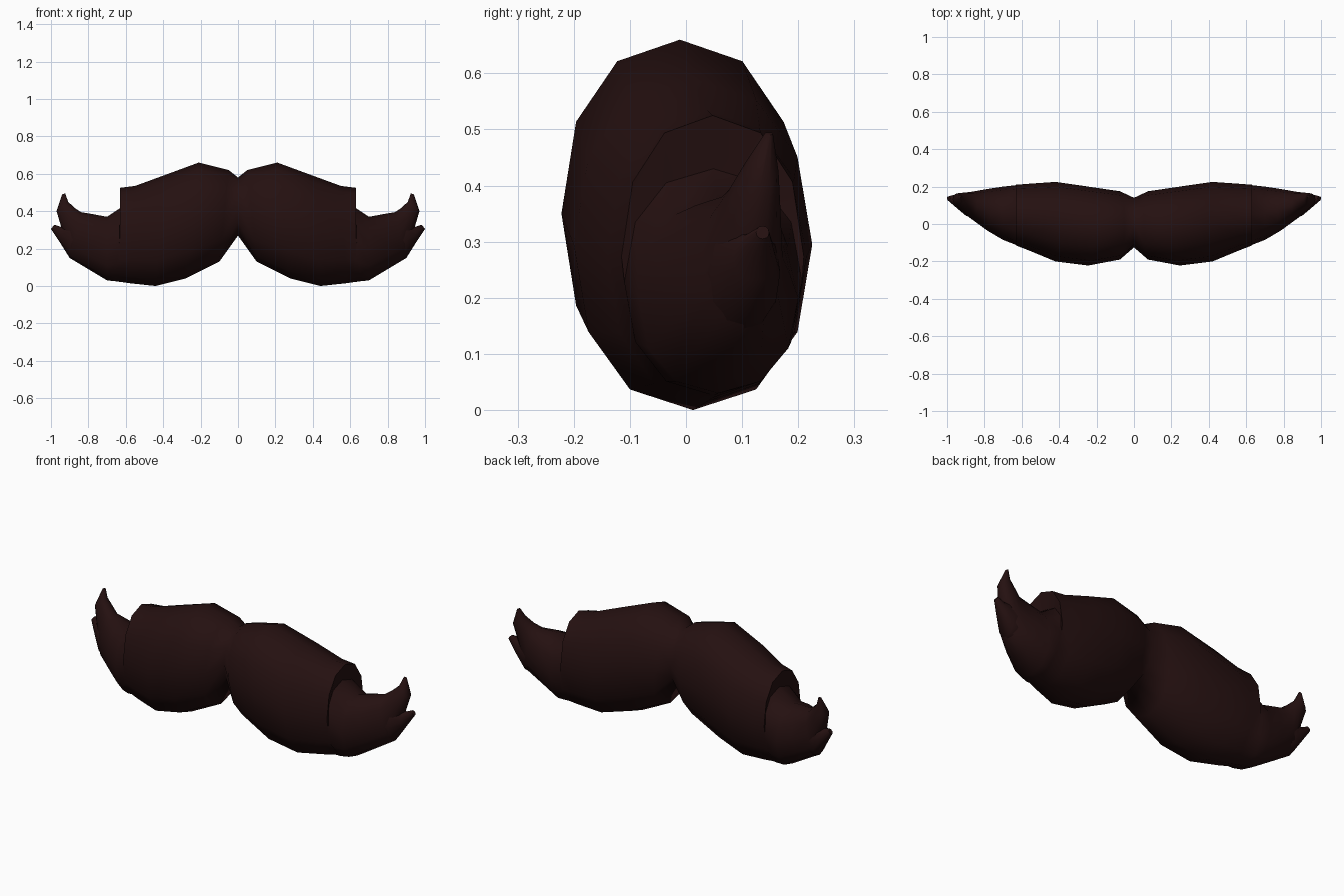
import bpy, bmesh, math

if "Cube" in bpy.data.objects:
    bpy.data.objects.remove(bpy.data.objects["Cube"])

hair = bpy.data.materials.new("dark brown hair")
hair.diffuse_color = (0.018, 0.0052, 0.0052, 1)
hair.use_nodes = True
hair.node_tree.nodes["Principled BSDF"].inputs["Base Color"].default_value = hair.diffuse_color
SIDES = 12


def loft(name, sections, cap_start):
    """Skin oval rings; each is (top x, top z, bottom x, bottom z, front y, back y)."""
    bm = bmesh.new()
    rings = []
    for tx, tz, bx, bz, yf, yb in sections:
        ring = []
        for i in range(SIDES):
            a = 2 * math.pi * i / SIDES
            c, s = math.cos(a), math.sin(a)
            c = math.copysign(abs(c) ** 0.92, c)
            s = math.copysign(abs(s) ** 0.92, s)
            ring.append(bm.verts.new(((tx + bx) / 2 + s * (tx - bx) / 2,
                                      (yf + yb) / 2 + c * (yb - yf) / 2,
                                      (tz + bz) / 2 + s * (tz - bz) / 2)))
        rings.append(ring)
    for r, q in zip(rings, rings[1:]):
        for i in range(SIDES):
            j = (i + 1) % SIDES
            bm.faces.new((r[i], r[j], q[j], q[i]))
    bm.faces.new(rings[-1])
    if cap_start:
        bm.faces.new(rings[0][::-1])
    bmesh.ops.recalc_face_normals(bm, faces=bm.faces[:])
    # make sure an open shell also faces outwards
    bm.faces.ensure_lookup_table()
    f = max(bm.faces, key=lambda g: g.calc_center_median().z)
    if not cap_start:
        f = min(bm.faces, key=lambda g: g.calc_center_median().y)
        if f.normal.y > 0:
            bmesh.ops.reverse_faces(bm, faces=bm.faces[:])
    me = bpy.data.meshes.new(name)
    bm.to_mesh(me)
    bm.free()
    me.materials.append(hair)
    ob = bpy.data.objects.new(name, me)
    bpy.context.collection.objects.link(ob)
    m = ob.modifiers.new("mirror", 'MIRROR')
    m.merge_threshold = 0.001
    bpy.ops.object.select_all(action='DESELECT')
    ob.select_set(True)
    bpy.context.view_layer.objects.active = ob
    bpy.ops.object.shade_smooth_by_angle(angle=math.radians(55))
    return ob


# main moustache wing: centre crease, full body, stepped tuft, upturned tip
loft("moustache_wing", [
    (0.00, 0.58, 0.00, 0.27, -0.125, 0.14),
    (0.05, 0.62, 0.10, 0.13, -0.19, 0.175),
    (0.21, 0.66, 0.28, 0.04, -0.222, 0.20),
    (0.40, 0.59, 0.44, 0.00, -0.20, 0.225),
    (0.55, 0.535, 0.58, 0.015, -0.14, 0.215),
    (0.63, 0.525, 0.63, 0.022, -0.115, 0.21),
    (0.61, 0.43, 0.66, 0.026, -0.11, 0.207),
    (0.70, 0.37, 0.70, 0.03, -0.085, 0.20),
    (0.77, 0.383, 0.80, 0.09, -0.035, 0.187),
    (0.84, 0.395, 0.90, 0.15, 0.03, 0.172),
    (0.87, 0.415, 0.945, 0.315, 0.07, 0.168),
    (0.908, 0.45, 0.97, 0.40, 0.10, 0.165),
    (0.924, 0.495, 0.94, 0.49, 0.14, 0.155),
], False)

# lower pointed tuft beside the upturned tip
loft("lower_tip", [
    (0.85, 0.35, 0.875, 0.14, 0.03, 0.168),
    (0.90, 0.34, 0.90, 0.15, 0.045, 0.168),
    (0.945, 0.315, 0.95, 0.23, 0.085, 0.16),
    (0.982, 0.328, 1.00, 0.305, 0.125, 0.148),
], True)
